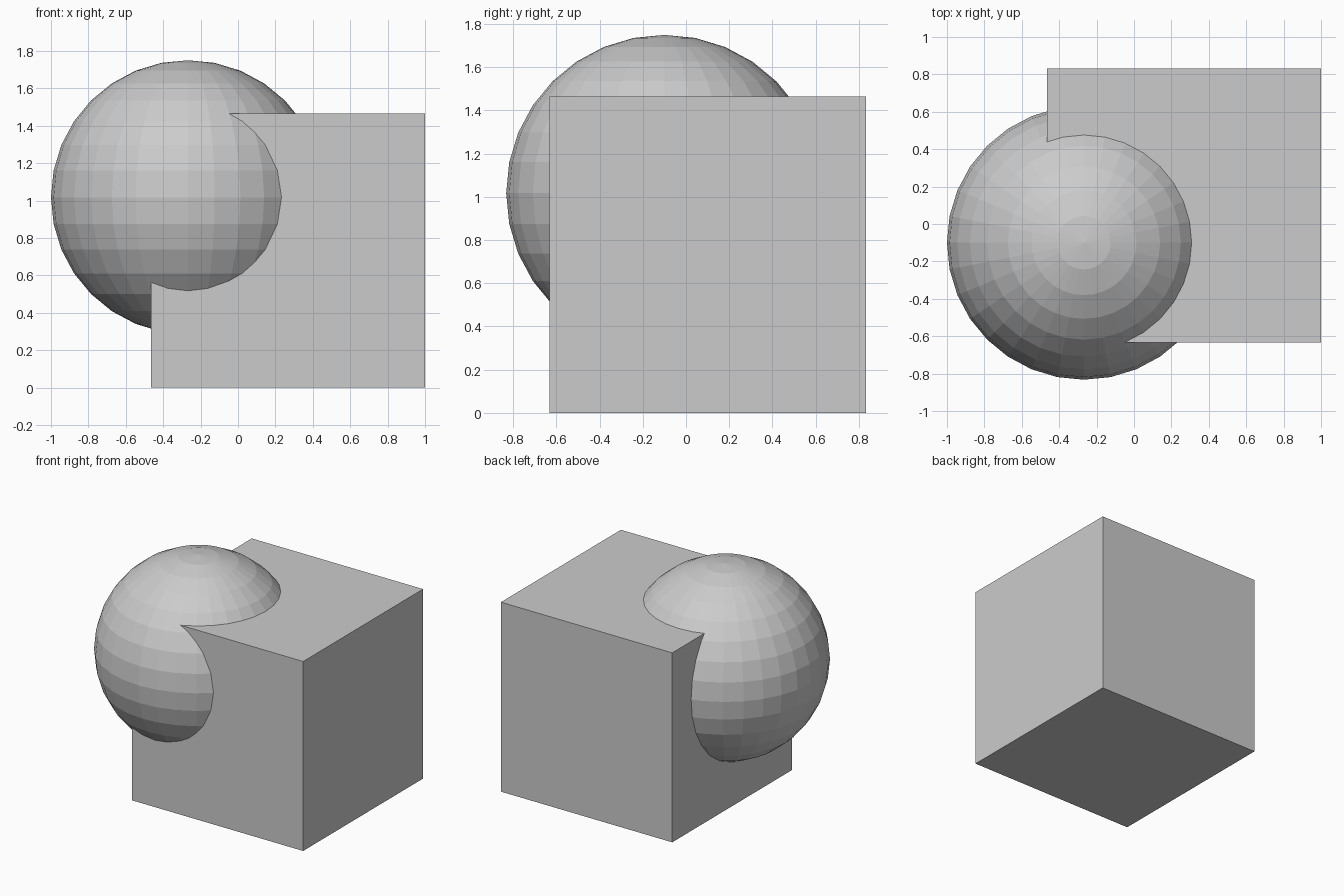
import bpy

if "Cube" in bpy.data.objects:
    bpy.data.objects.remove(bpy.data.objects["Cube"])

SIDE = 1.465          # cube edge and ball diameter
R = SIDE / 2

# Solid block standing on the ground
bpy.ops.mesh.primitive_cube_add(size=SIDE, location=(1 - R, 0.1, R))
bpy.context.object.name = "block"

# Faceted ball sunk into the block's front left top corner
bpy.ops.mesh.primitive_uv_sphere_add(segments=32, ring_count=16, radius=R,
                                     location=(R - 1, -0.1, 1.0175))
bpy.context.object.name = "ball"
